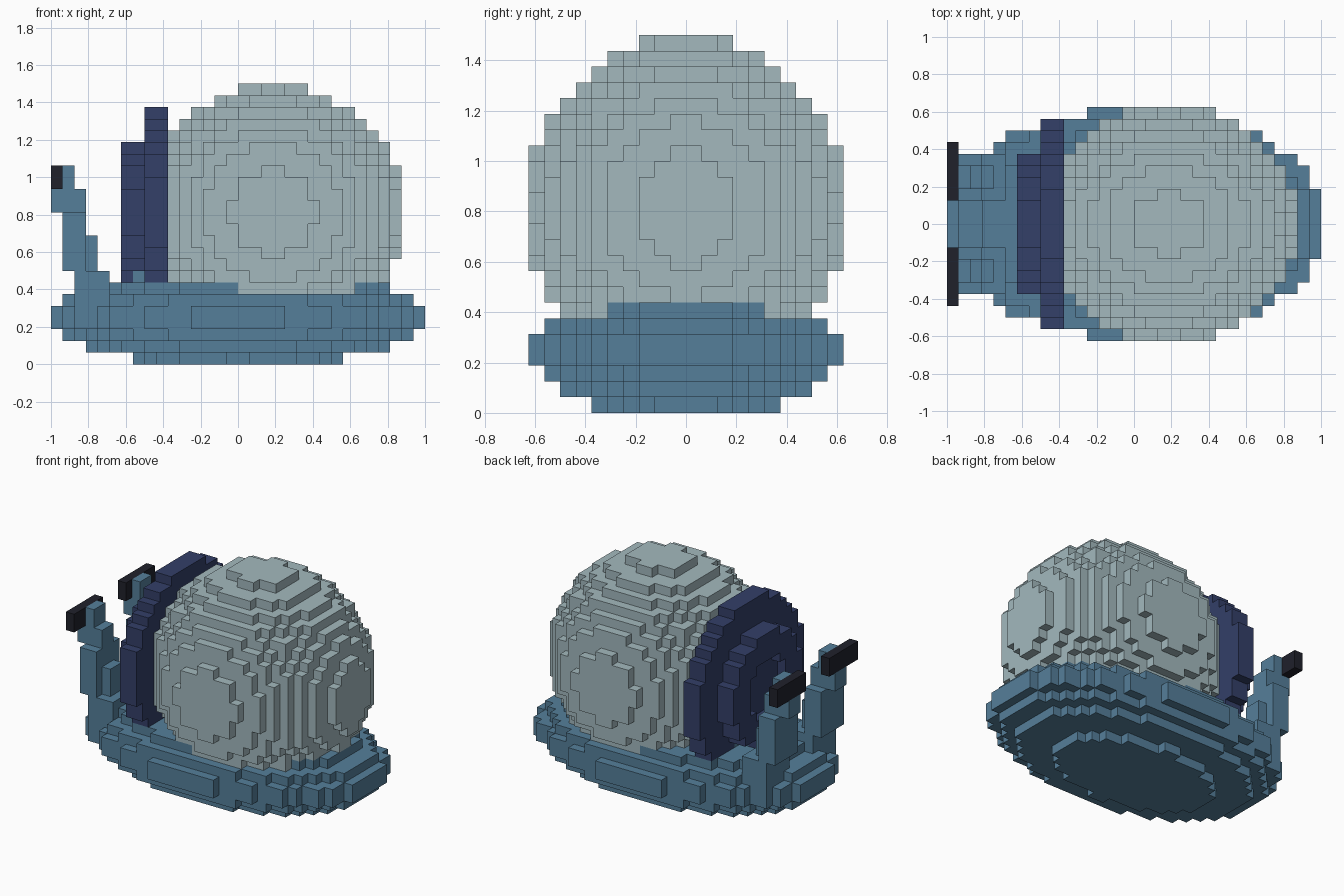
import bpy
import bmesh

cube = bpy.data.objects.get("Cube")
if cube:
    bpy.data.objects.remove(cube, do_unlink=True)

U = 1 / 16            # edge of one block
NX, NY, NZ = 32, 20, 24


def material(name, rgb):
    m = bpy.data.materials.new(name)
    m.use_nodes = True
    m.diffuse_color = (*rgb, 1)
    m.node_tree.nodes["Principled BSDF"].inputs["Base Color"].default_value = (*rgb, 1)
    return m


def ellipsoid(center, radii, keep=lambda i, j, k: True):
    """Cells whose middle lies inside an ellipsoid."""
    return {(i, j, k) for i in range(NX) for j in range(NY) for k in range(NZ)
            if keep(i, j, k) and sum(((c + 0.5 - m) / r) ** 2 for c, m, r in
                                     zip((i, j, k), center, radii)) <= 1}


def disc(i_range, r, hole=0):
    """Upright disc of cells facing the head end."""
    return {(i, j, k) for i in i_range for j in range(NY) for k in range(NZ)
            if hole ** 2 <= (j + 0.5 - 10) ** 2 + (k + 0.5 - 13) ** 2 <= r ** 2}


def box(i0, i1, j0, j1, k0, k1):
    """Block of cells, upper bounds excluded."""
    return {(i, j, k) for i in range(i0, i1) for j in range(j0, j1) for k in range(k0, k1)}


def mirror_y(cells):
    return {(i, NY - 1 - j, k) for i, j, k in cells}


# Corner offsets of each cell side, counter-clockwise from outside
SIDES = {}
for axis in range(3):
    for sign in (0, 1):
        ring = [(0, 0), (1, 0), (1, 1), (0, 1)]
        if not sign:
            ring.reverse()
        quad = []
        for a, b in ring:
            c = [0, 0, 0]
            c[axis], c[(axis + 1) % 3], c[(axis + 2) % 3] = sign, a, b
            quad.append(tuple(c))
        normal = [0, 0, 0]
        normal[axis] = 2 * sign - 1
        SIDES[tuple(normal)] = quad


def build(name, cells, solid, mat):
    """Mesh of the exposed sides of the cells."""
    bm = bmesh.new()
    verts = {}
    for cell in sorted(cells):
        for n, quad in SIDES.items():
            if tuple(c + d for c, d in zip(cell, n)) in solid:
                continue
            face = []
            for q in quad:
                p = tuple(c + d for c, d in zip(cell, q))
                if p not in verts:
                    verts[p] = bm.verts.new(((p[0] - NX / 2) * U, (p[1] - NY / 2) * U, p[2] * U))
                face.append(verts[p])
            bm.faces.new(face)
    mesh = bpy.data.meshes.new(name)
    bm.to_mesh(mesh)
    bm.free()
    mesh.materials.append(mat)
    obj = bpy.data.objects.new(name, mesh)
    bpy.context.scene.collection.objects.link(obj)


shell_mat = material("pale grey blue", (0.366, 0.485, 0.515))
body_mat = material("steel blue", (0.091, 0.212, 0.323))
collar_mat = material("navy", (0.033, 0.050, 0.138))
eye_mat = material("near black", (0.014, 0.015, 0.024))

# Round shell, cut flat where the collar meets it
shell = ellipsoid((19, 10, 13), (11.12, 10.05, 10.92), lambda i, j, k: i >= 10)

# Flattened body
body = ellipsoid((16, 10, 4), (16.5, 9.94, 4.21))

# Stepped collar with a shallow recess
collar = disc((8, 9), 8.95) | disc((7,), 6) | disc((6,), 6, 3.5)

# Eye stalk leaning forward as it rises, and eye plate
stalk = (box(2, 5, 12, 16, 5, 8) | box(1, 3, 12, 16, 8, 13) | box(3, 4, 13, 15, 8, 11)
         | box(0, 3, 13, 15, 13, 15) | box(1, 2, 13, 15, 15, 17))
eye = box(0, 1, 12, 17, 15, 17)

# Each cell belongs to one part only; earlier parts win
parts = [("shell", shell, shell_mat), ("body", body, body_mat), ("collar", collar, collar_mat),
         ("left_stalk", mirror_y(stalk), body_mat), ("right_stalk", stalk, body_mat),
         ("left_eye", mirror_y(eye), eye_mat), ("right_eye", eye, eye_mat)]
solid = set().union(*(p[1] for p in parts))
taken = set()
for name, cells, mat in parts:
    build(name, cells - taken, solid, mat)
    taken |= cells
